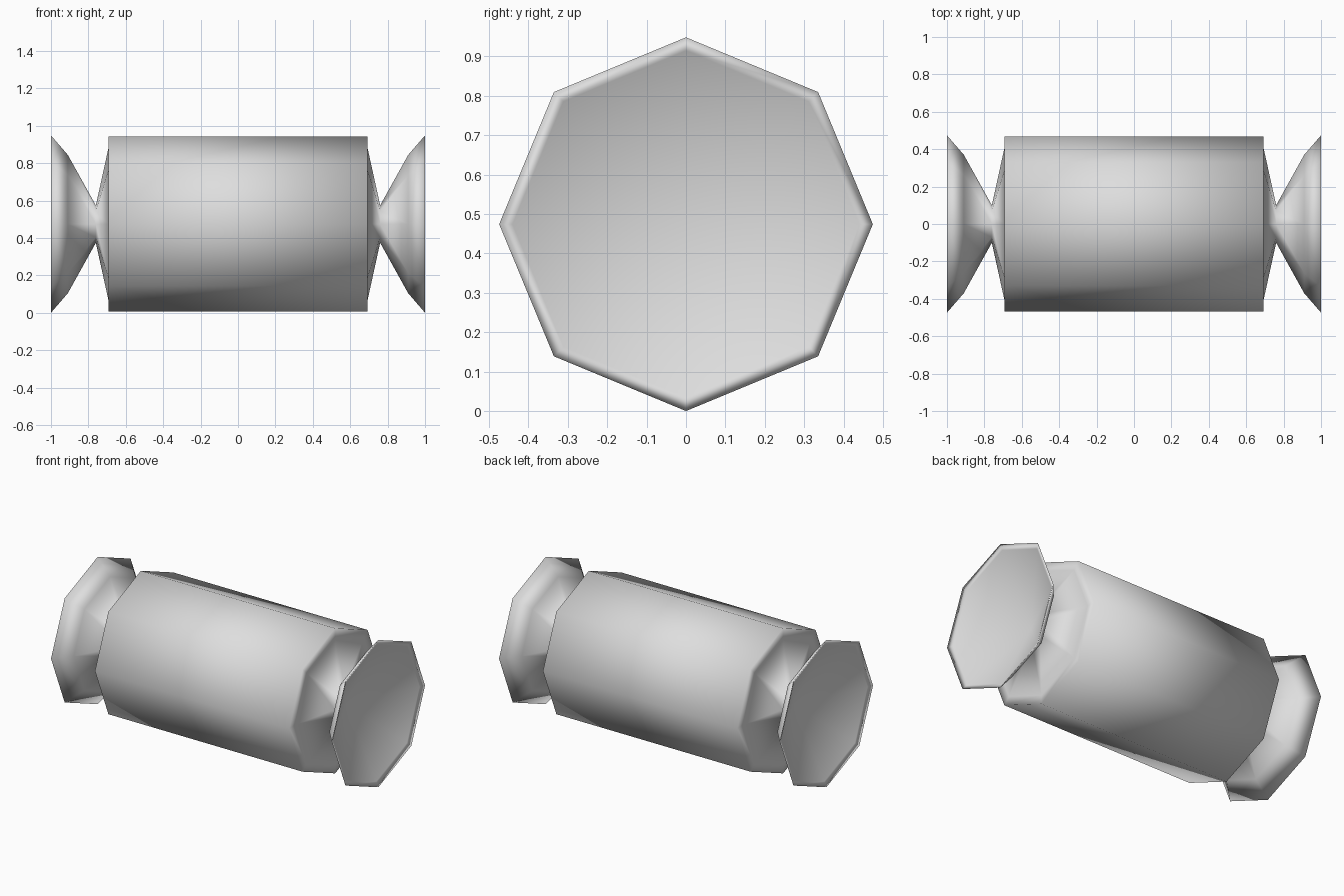
import bpy, bmesh, math

cube = bpy.data.objects.get("Cube")
if cube:
    bpy.data.objects.remove(cube, do_unlink=True)

SIDES = 8
CENTRE_Z = 0.474
DISH_X = 0.77

# Single plain wrapper colour
grey = bpy.data.materials.new("light_grey")
grey.use_nodes = True
colour = (0.73, 0.73, 0.73, 1)
grey.diffuse_color = colour
grey.node_tree.nodes["Principled BSDF"].inputs["Base Color"].default_value = colour

# Half profile (x, radius): body edge, end shoulder, pinch, flare, rim, rim inside
half = [(0.692, 0.467), (0.692, 0.41), (0.76, 0.10),
        (0.91, 0.37), (1.0, 0.474), (0.985, 0.44)]
profile = [(-x, r) for x, r in reversed(half)] + half


def ring(bm, x, radius):
    verts = []
    for i in range(SIDES):
        a = math.tau * i / SIDES
        verts.append(bm.verts.new((x, radius * math.cos(a),
                                   CENTRE_Z + radius * math.sin(a))))
    return verts


# Wrapped roll: octagonal rings bridged along x
bm = bmesh.new()
rings = [ring(bm, x, r) for x, r in profile]
for a, b in zip(rings, rings[1:]):
    for i in range(SIDES):
        j = (i + 1) % SIDES
        bm.faces.new((a[i], a[j], b[j], b[i]))

# Hollow dish inside each flared end
for rim, x in ((rings[0], -DISH_X), (rings[-1], DISH_X)):
    pole = bm.verts.new((x, 0, CENTRE_Z))
    for i in range(SIDES):
        bm.faces.new((rim[i], rim[(i + 1) % SIDES], pole))

bmesh.ops.recalc_face_normals(bm, faces=bm.faces[:])
for face in bm.faces:
    face.smooth = True

mesh = bpy.data.meshes.new("wrapped_roll")
bm.to_mesh(mesh)
bm.free()
mesh.materials.append(grey)
roll = bpy.data.objects.new("wrapped_roll", mesh)
bpy.context.collection.objects.link(roll)
